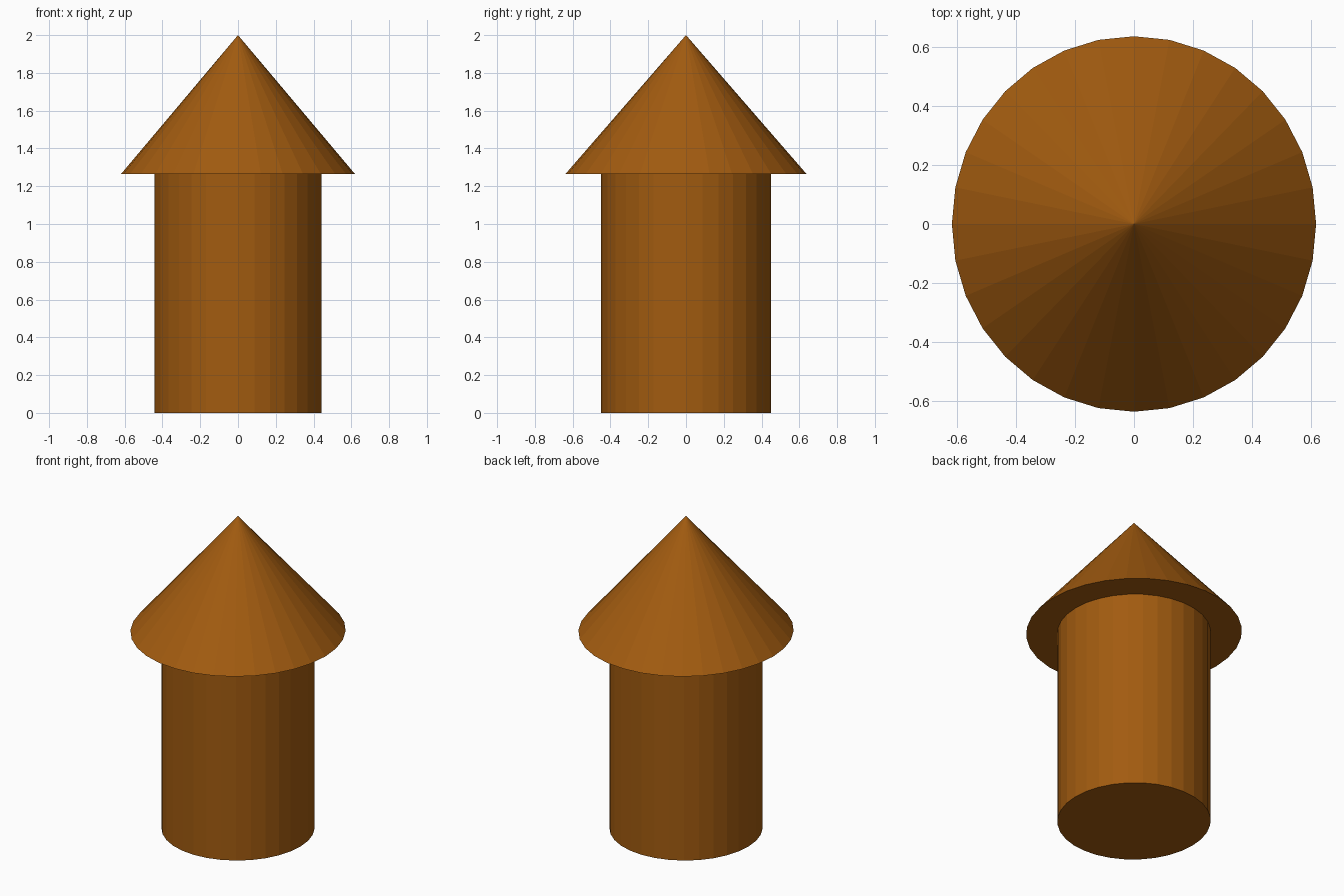
import bpy

if "Cube" in bpy.data.objects:
    bpy.data.objects.remove(bpy.data.objects["Cube"])

# Shared brown material
brown = bpy.data.materials.new("brown")
brown.diffuse_color = (0.36, 0.105, 0.005, 1)
brown.use_nodes = True
brown.node_tree.nodes["Principled BSDF"].inputs["Base Color"].default_value = brown.diffuse_color


def add_round(name, rx, ry, top, z0, z1):
    """Flat-faced 32-sided round part, slightly oval; top is the upper radius factor."""
    bpy.ops.mesh.primitive_cone_add(vertices=32, radius1=1, radius2=top,
                                    depth=z1 - z0, location=(0, 0, (z0 + z1) / 2))
    ob = bpy.context.object
    ob.name = name
    ob.scale = (rx, ry, 1)
    bpy.ops.object.transform_apply(location=False, rotation=False, scale=True)
    ob.data.materials.append(brown)
    return ob


# Trunk-like base and pointed cap
add_round("column", 0.443, 0.449, 1, 0, 1.265)
add_round("cone_roof", 0.619, 0.638, 0, 1.265, 2)
